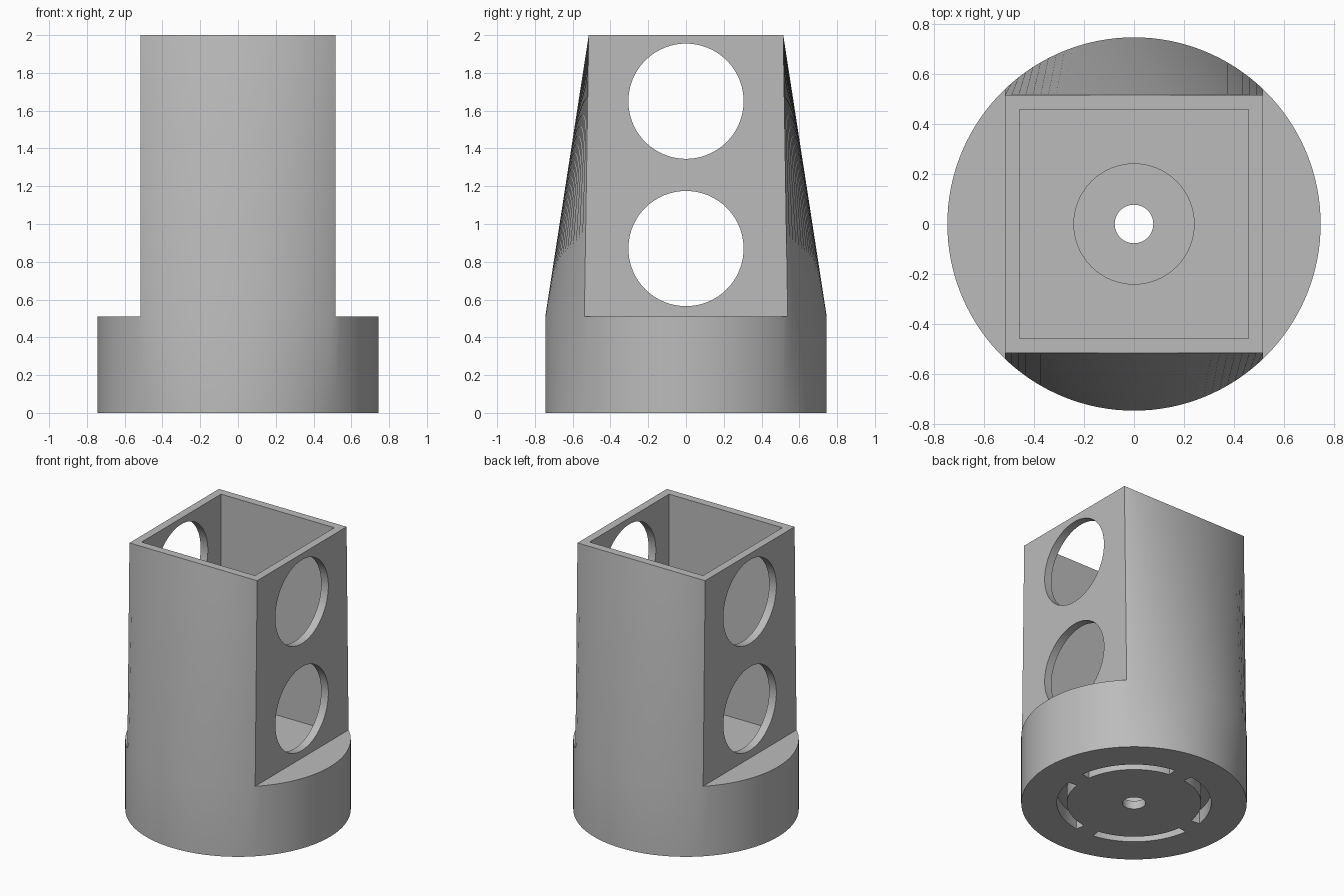
import bpy, bmesh, math
from mathutils import Matrix

if "Cube" in bpy.data.objects:
    bpy.data.objects.remove(bpy.data.objects["Cube"], do_unlink=True)

R, HALF, CAVITY = 0.745, 0.515, 0.457   # base radius, tower half width, cavity half width
STEP, TOP = 0.51, 2.0                   # ledge height, full height
SEG = 32                                # segments per quarter arc

grey = bpy.data.materials.new("plain_grey")
grey.use_nodes = True
grey.diffuse_color = (0.5, 0.5, 0.5, 1)
grey.node_tree.nodes["Principled BSDF"].inputs["Base Color"].default_value = (0.5, 0.5, 0.5, 1)


def make_object(name, bm):
    bmesh.ops.recalc_face_normals(bm, faces=bm.faces)
    mesh = bpy.data.meshes.new(name)
    bm.to_mesh(mesh)
    bm.free()
    mesh.materials.append(grey)
    obj = bpy.data.objects.new(name, mesh)
    bpy.context.collection.objects.link(obj)
    return obj


def prism(name, outline, z0, z1):
    """Extrude a flat outline straight up."""
    bm = bmesh.new()
    face = bm.faces.new([bm.verts.new((x, y, z0)) for x, y in outline])
    new = bmesh.ops.extrude_face_region(bm, geom=[face])["geom"]
    bmesh.ops.translate(bm, vec=(0, 0, z1 - z0),
                        verts=[v for v in new if isinstance(v, bmesh.types.BMVert)])
    return make_object(name, bm)


def arc(radius, start, end, n):
    angles = [start + (end - start) * i / n for i in range(n + 1)]
    return [(radius * math.cos(a), radius * math.sin(a)) for a in angles]


# Round base blending into a square tower: front and back loft from arc to straight edge
corner = math.acos(HALF / R)
marks = [-corner, corner, math.pi - corner, math.pi + corner]   # right, back, left, front arcs
bm = bmesh.new()
outline = []
for i in range(4):
    end = marks[i + 1] if i < 3 else marks[0] + math.tau
    outline += arc(R, marks[i], end, SEG)[:-1]
n = len(outline)
low = [bm.verts.new((x, y, 0)) for x, y in outline]
mid = [bm.verts.new((x, y, STEP)) for x, y in outline]
bm.faces.new(low)
for i in range(n):
    j = (i + 1) % n
    bm.faces.new((low[i], low[j], mid[j], mid[i]))
mid.append(mid[0])

rims = []
for k, side in ((1, 1), (3, -1)):
    lower = mid[k * SEG:(k + 1) * SEG + 1]
    upper = [bm.verts.new((v.co.x, side * HALF, TOP)) for v in lower]
    for i in range(SEG):
        bm.faces.new((lower[i], lower[i + 1], upper[i + 1], upper[i]))
    rims.append(upper)
back, front = rims
bm.faces.new(back + front)
bm.faces.new((mid[0], mid[SEG], back[0], front[-1]))
bm.faces.new((mid[2 * SEG], mid[3 * SEG], front[0], back[-1]))
for k in (0, 2):
    bm.faces.new(mid[k * SEG:(k + 1) * SEG + 1])      # side ledges
body = make_object("holder_body", bm)

# Cutters: square cavity, socket and pin hole in the floor
square = [(-CAVITY, -CAVITY), (CAVITY, -CAVITY), (CAVITY, CAVITY), (-CAVITY, CAVITY)]
cutters = [
    prism("cavity_cutter", square, STEP, TOP + 0.2),
    prism("socket_cutter", arc(0.24, 0, math.tau, 64)[:-1], 0.06, STEP + 0.1),
    prism("pin_hole_cutter", arc(0.077, 0, math.tau, 48)[:-1], -0.1, 0.2),
]

# Two round windows through both side walls
for z in (0.87, 1.65):
    bm = bmesh.new()
    bmesh.ops.create_cone(bm, cap_ends=True, segments=96, radius1=0.305, radius2=0.305, depth=2,
                          matrix=Matrix.Translation((0, 0, z)) @ Matrix.Rotation(math.pi / 2, 4, "Y"))
    cutters.append(make_object("window_cutter", bm))

# Four curved slots under the base
gap = math.radians(8)
for q in range(4):
    a, b = q * math.pi / 2 + gap, (q + 1) * math.pi / 2 - gap
    slot = arc(0.51, a, b, 20) + arc(0.444, b, a, 20)
    cutters.append(prism("slot_cutter", slot, -0.1, 0.1))

bpy.context.view_layer.objects.active = body
for cutter in cutters:
    cutter.hide_render = True
    mod = body.modifiers.new("cut", "BOOLEAN")
    mod.operation, mod.solver, mod.object = "DIFFERENCE", "EXACT", cutter
    bpy.ops.object.modifier_apply(modifier=mod.name)
    bpy.data.objects.remove(cutter, do_unlink=True)

# Smooth curves, crisp edges
bpy.ops.object.select_all(action="DESELECT")
body.select_set(True)
bpy.ops.object.shade_smooth_by_angle(angle=math.radians(30))
